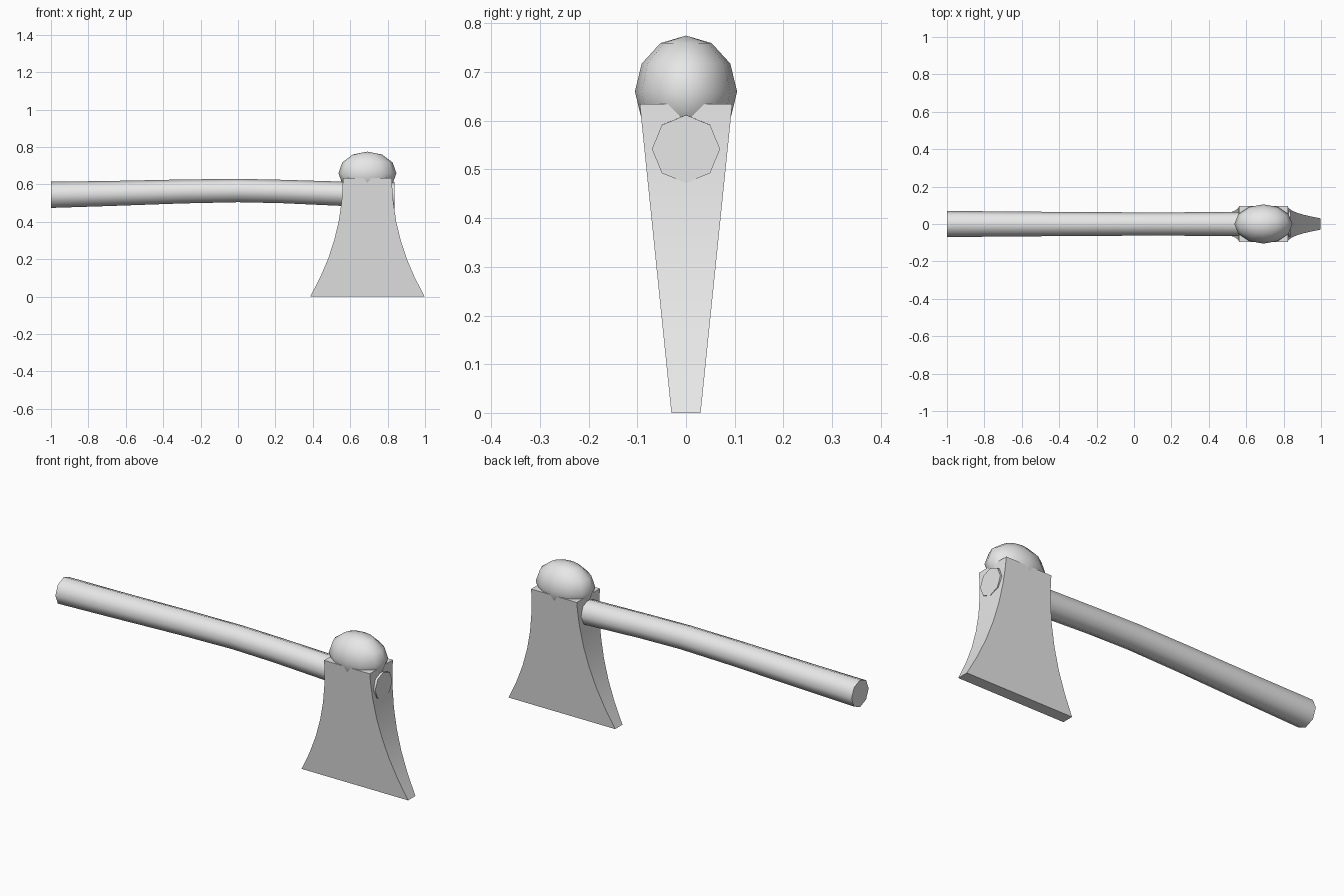
import bpy, bmesh, math
from mathutils import Vector

if "Cube" in bpy.data.objects:
    bpy.data.objects.remove(bpy.data.objects["Cube"])

grey = bpy.data.materials.new("plain grey")
grey.diffuse_color = (0.8, 0.8, 0.8, 1)
grey.use_nodes = True
grey.node_tree.nodes["Principled BSDF"].inputs["Base Color"].default_value = grey.diffuse_color

HEAD_X = 0.692  # centre line of the axe head


def finish(name, bm, angle):
    """Turn a bmesh into a named object, shaded smooth with sharp edges kept."""
    bmesh.ops.recalc_face_normals(bm, faces=bm.faces)
    mesh = bpy.data.meshes.new(name)
    bm.to_mesh(mesh)
    bm.free()
    mesh.materials.append(grey)
    ob = bpy.data.objects.new(name, mesh)
    bpy.context.collection.objects.link(ob)
    bpy.ops.object.select_all(action='DESELECT')
    bpy.context.view_layer.objects.active = ob
    ob.select_set(True)
    bpy.ops.object.shade_smooth_by_angle(angle=math.radians(angle))
    return ob


def loft(name, rings, angle):
    """Skin a list of closed rings and cap both ends."""
    bm = bmesh.new()
    loops = [[bm.verts.new(p) for p in ring] for ring in rings]
    n = len(loops[0])
    for a, b in zip(loops, loops[1:]):
        for i in range(n):
            j = (i + 1) % n
            bm.faces.new((a[i], a[j], b[j], b[i]))
    bm.faces.new(loops[0])
    bm.faces.new(loops[-1])
    return finish(name, bm, angle)


# Handle: gently bowed octagonal shaft, (x, centre height, radius)
spine = [(-1, 0.544, 0.07), (-0.69, 0.551, 0.067), (-0.3, 0.562, 0.064),
         (0, 0.567, 0.0625), (0.23, 0.562, 0.0625), (0.55, 0.55, 0.065),
         (0.837, 0.542, 0.07)]
loft("handle", [[(x, r * math.sin(k * math.pi / 4), z + r * math.cos(k * math.pi / 4))
                 for k in range(8)] for x, z, r in spine], 50)

# Blade: flared wedge, (height, half width); thickness tapers to the edge
flare = [(0, 0.306), (0.1, 0.254), (0.2, 0.211), (0.3, 0.178),
         (0.4, 0.154), (0.5, 0.139), (0.57, 0.133), (0.635, 0.131)]
rings = []
for z, w in flare:
    t = 0.03 + 0.065 * z / 0.635
    rings.append([(HEAD_X + sx * w, sy * t, z)
                  for sx, sy in ((-1, -1), (1, -1), (1, 1), (-1, 1))])
loft("blade", rings, 30)

# Knob: squashed ball seated in the top of the head
bm = bmesh.new()
bmesh.ops.create_uvsphere(bm, u_segments=12, v_segments=6, radius=1)
bmesh.ops.scale(bm, vec=Vector((0.155, 0.105, 0.115)), verts=bm.verts)
bmesh.ops.translate(bm, vec=Vector((HEAD_X, 0, 0.66)), verts=bm.verts)
finish("knob", bm, 50)
